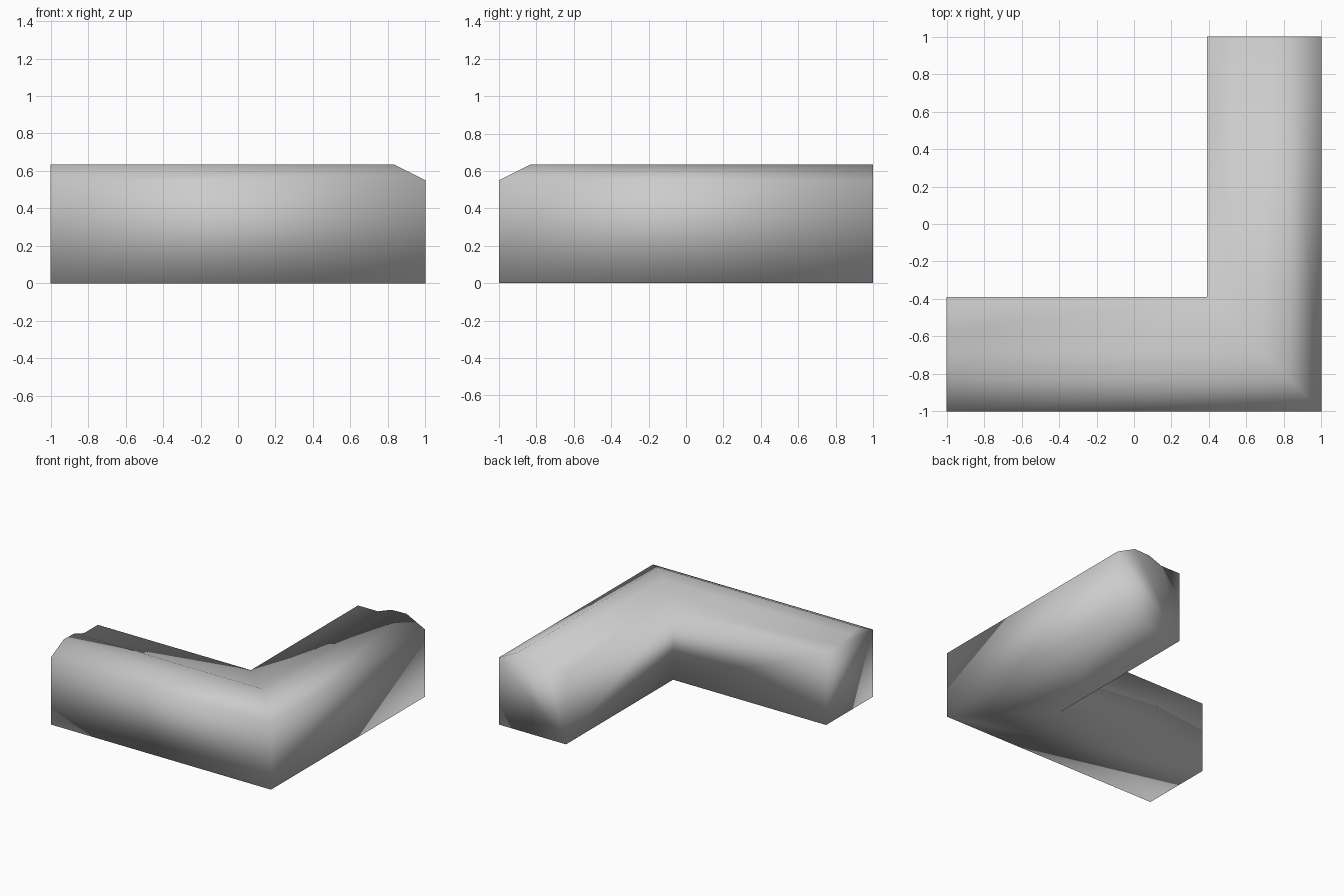
import bpy, bmesh

cube = bpy.data.objects.get("Cube")
if cube:
    bpy.data.objects.remove(cube, do_unlink=True)

# Grey upholstery
grey = bpy.data.materials.new("plain grey")
grey.use_nodes = True
colour = (0.6, 0.6, 0.6, 1)
grey.diffuse_color = colour
grey.node_tree.nodes["Principled BSDF"].inputs["Base Color"].default_value = colour

# Cross-section: distance in from the outer wall, height
profile = [(0, 0), (0, 0.55), (0.17, 0.635), (0.31, 0.63),
           (0.43, 0.585), (0.61, 0.585), (0.61, 0)]

# Sweep the section along both arms, mitred at the corner
bm = bmesh.new()
sections = [
    [bm.verts.new((-1, d - 1, z)) for d, z in profile],
    [bm.verts.new((1 - d, d - 1, z)) for d, z in profile],
    [bm.verts.new((1 - d, 1, z)) for d, z in profile],
]
for a, b in zip(sections, sections[1:]):
    for i in range(len(profile)):
        j = (i + 1) % len(profile)
        bm.faces.new((a[i], a[j], b[j], b[i]))

# End caps
bm.faces.new(sections[0])
bm.faces.new(sections[-1])
bmesh.ops.recalc_face_normals(bm, faces=bm.faces)

# The whole body is softly shaded, without sharp edges
for face in bm.faces:
    face.smooth = True
mesh = bpy.data.meshes.new("corner_bench")
bm.to_mesh(mesh)
bm.free()
mesh.materials.append(grey)
bench = bpy.data.objects.new("corner_bench", mesh)
bpy.context.collection.objects.link(bench)
